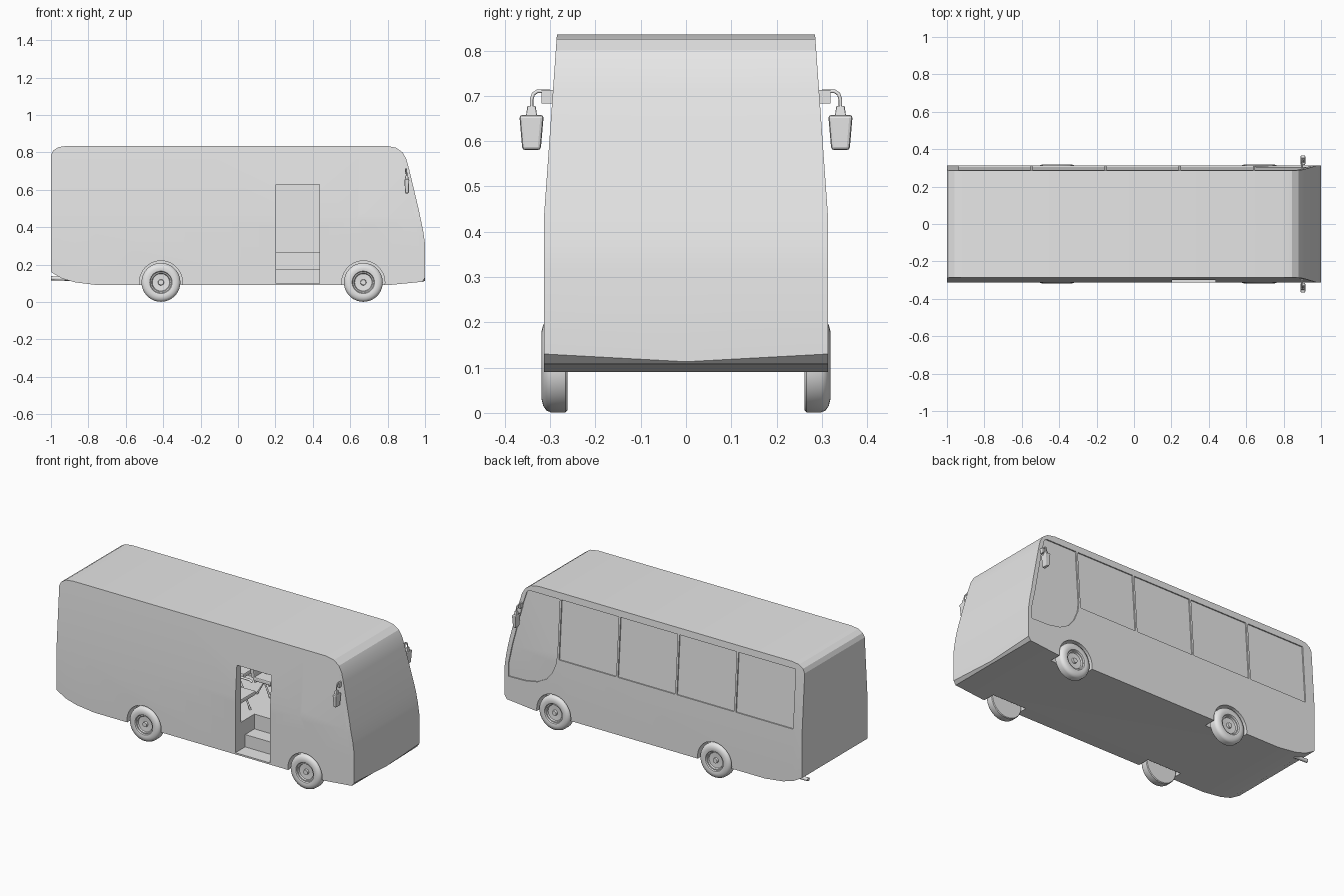
import bpy, bmesh, math
from mathutils import Vector, Matrix

if "Cube" in bpy.data.objects:
    bpy.data.objects.remove(bpy.data.objects["Cube"])

grey = bpy.data.materials.new("light_grey")
grey.diffuse_color = (0.8, 0.8, 0.8, 1)
grey.use_nodes = True
grey.node_tree.nodes["Principled BSDF"].inputs["Base Color"].default_value = grey.diffuse_color
SILL = 0.44


def half(z):
    """Half width of the body at height z (sides lean in above the sill)."""
    return 0.313 - max(0, z - SILL) * 0.071


def finish(name, bm, smooth=None):
    bmesh.ops.recalc_face_normals(bm, faces=bm.faces)
    me = bpy.data.meshes.new(name)
    bm.to_mesh(me)
    bm.free()
    ob = bpy.data.objects.new(name, me)
    bpy.context.collection.objects.link(ob)
    me.materials.append(grey)
    if smooth:
        activate(ob)
        bpy.ops.object.shade_smooth_by_angle(angle=math.radians(smooth))
    return ob


def activate(ob):
    bpy.ops.object.select_all(action='DESELECT')
    ob.select_set(True)
    bpy.context.view_layer.objects.active = ob


def prism(name, pts, place, centre_split=False):
    """Extrude an x-z outline from t=-1 to t=1, then y = place(t, z)."""
    bm = bmesh.new()
    face = bm.faces.new([bm.verts.new((x, -1, z)) for x, z in pts])
    ext = bmesh.ops.extrude_face_region(bm, geom=[face])
    for v in ext["geom"]:
        if isinstance(v, bmesh.types.BMVert):
            v.co.y = 1
    planes = [((0, 0, SILL), (0, 0, 1))]
    if centre_split:
        planes.append(((0, 0, 0), (0, 1, 0)))
    for co, no in planes:
        bmesh.ops.bisect_plane(bm, geom=bm.verts[:] + bm.edges[:] + bm.faces[:],
                               plane_co=co, plane_no=no)
    for v in bm.verts:
        v.co.y = place(v.co.y, v.co.z)
        if centre_split and abs(v.co.y) < 1e-4 and v.co.x > 0.99 and v.co.z < 0.2:
            v.co.z -= 0.017
    return finish(name, bm)


def rect(x0, x1, z0, z1):
    return [(x0, z0), (x1, z0), (x1, z1), (x0, z1)]


def box(name, x, y, z, taper=1, bevel=0):
    bm = bmesh.new()
    bmesh.ops.create_cube(bm, size=1)
    for v in bm.verts:
        k = taper if v.co.z < 0 else 1
        v.co = Vector((sum(x) / 2 + v.co.x * (x[1] - x[0]) * k,
                       sum(y) / 2 + v.co.y * (y[1] - y[0]) * k,
                       sum(z) / 2 + v.co.z * (z[1] - z[0])))
    if bevel:
        bmesh.ops.bevel(bm, geom=bm.edges[:], offset=bevel, segments=2,
                        profile=0.5, affect='EDGES')
    return finish(name, bm)


def lathe(name, pts, x, z, side, steps=36):
    """Revolve (y, radius) points about a y axis through (x, z)."""
    bm = bmesh.new()
    vs = [bm.verts.new((0, y * side, r)) for y, r in pts]
    es = [bm.edges.new(p) for p in zip(vs, vs[1:])]
    bmesh.ops.spin(bm, geom=vs + es, cent=(0, 0, 0), axis=(0, 1, 0),
                   angle=2 * math.pi, steps=steps)
    bmesh.ops.remove_doubles(bm, verts=bm.verts, dist=1e-5)
    bmesh.ops.translate(bm, verts=bm.verts, vec=(x, 0, z))
    return finish(name, bm, 35)


def tube(name, pts, r):
    cu = bpy.data.curves.new(name, 'CURVE')
    cu.dimensions = '3D'
    cu.bevel_depth = r
    cu.bevel_resolution = 2
    cu.use_fill_caps = True
    sp = cu.splines.new('POLY')
    sp.points.add(len(pts) - 1)
    for p, c in zip(sp.points, pts):
        p.co = (*c, 1)
    ob = bpy.data.objects.new(name, cu)
    bpy.context.collection.objects.link(ob)
    cu.materials.append(grey)
    return ob


# body shell
body = prism("body", [(-1, 0.16), (-1, 0.785), (-0.988, 0.81), (-0.96, 0.828), (-0.91, 0.835),
                      (0.79, 0.835), (0.845, 0.825), (0.88, 0.80), (0.9, 0.765), (0.915, 0.71),
                      (0.965, 0.5), (0.99, 0.38), (1, 0.31), (1, 0.13), (0.985, 0.108),
                      (0.8, 0.09), (-0.75, 0.09), (-0.87, 0.105), (-0.94, 0.125)],
             lambda t, z: t * half(z), True)


def cut(cutter):
    cutter.hide_render = True
    activate(body)
    m = body.modifiers.new("cut", 'BOOLEAN')
    m.operation = 'DIFFERENCE'
    m.solver = 'EXACT'
    m.object = cutter
    bpy.ops.object.modifier_apply(modifier=m.name)
    bpy.data.objects.remove(cutter)


# hollow cabin, door opening and stairwell
cut(prism("cabin_cutter", rect(-0.96, 0.84, 0.265, 0.8), lambda t, z: t * 0.262))
cut(box("door_cutter", (0.202, 0.435), (-0.4, -0.22), (0.1, 0.627)))
cut(box("step_cutter", (0.202, 0.435), (-0.4, -0.13), (0.175, 0.4)))

# recessed side windows, wrap-round front panes and wheel arches
lines = [-0.945 + 0.3965 * i for i in range(5)]
panes = [rect(a + 0.006, b - 0.006, SILL, 0.795) for a, b in zip(lines, lines[1:])]
panes.append([(0.647, 0.795), (0.647, 0.47), (0.655, 0.41), (0.68, 0.35), (0.72, 0.3),
              (0.78, 0.268), (0.86, 0.253), (0.975, 0.25), (0.975, 0.33), (0.945, 0.47),
              (0.89, 0.71), (0.868, 0.785), (0.85, 0.795)])
for s in (-1, 1):
    for p in panes:
        cut(prism("pane_cutter", p,
                  lambda t, z: s * (half(z) + (0.03 if t > 0 else -0.007))))
    for x in (-0.412, 0.67):
        bm = bmesh.new()
        bmesh.ops.create_cone(bm, cap_ends=True, segments=40, radius1=0.115, radius2=0.115,
                              depth=0.16, matrix=Matrix.Translation((x, s * 0.32, 0.105))
                              @ Matrix.Rotation(math.pi / 2, 4, 'X'))
        cut(finish("arch_cutter", bm))
activate(body)
bpy.ops.object.shade_smooth_by_angle(angle=math.radians(20))

# wheels: tyre, dished rim and hub in one turned profile
for s in (-1, 1):
    for x in (-0.412, 0.67):
        lathe("wheel", [(0.262, 0), (0.262, 0.1), (0.266, 0.104), (0.298, 0.104), (0.308, 0.1),
                        (0.315, 0.09), (0.319, 0.075), (0.316, 0.06), (0.309, 0.056),
                        (0.309, 0.05), (0.301, 0.046), (0.299, 0.016), (0.31, 0.014),
                        (0.31, 0)], x, 0.105, s)

# mirrors on hooked arms
for s in (-1, 1):
    def span(a, b):
        return tuple(sorted((s * a, s * b)))
    box("mirror_bracket", (0.893, 0.903), span(0.285, 0.319), (0.683, 0.713))
    tube("mirror_arm", [(0.898, s * 0.3, 0.71), (0.898, s * 0.328, 0.71),
                        (0.9, s * 0.337, 0.704), (0.901, s * 0.341, 0.692),
                        (0.902, s * 0.341, 0.66)], 0.004)
    box("mirror_neck", (0.895, 0.909), span(0.332, 0.35), (0.654, 0.678), 1.4, 0.003)
    box("mirror_head", (0.89, 0.916), span(0.314, 0.368), (0.58, 0.658), 0.75, 0.007)

# exhaust pipe
tube("exhaust_pipe", [(-0.85, 0.25, 0.122), (-1, 0.25, 0.127)], 0.011)


def seat(x, y, w):
    """Forward-facing seat with legs and armrests."""
    box("seat_cushion", (x - 0.05, x + 0.07), (y - w, y + w), (0.35, 0.375), 1, 0.006)
    back = box("seat_back", (-0.012, 0.012), (-w, w), (0, 0.2), 1, 0.006)
    back.location = (x - 0.05, y, 0.365)
    back.rotation_euler.y = -0.15
    for s in (-1, 1):
        tube("armrest", [(x - 0.06, y + s * w, 0.43), (x + 0.03, y + s * w, 0.43),
                         (x + 0.045, y + s * w, 0.42)], 0.007)
        tube("seat_leg", [(x + 0.05, y + s * w * 0.7, 0.265), (x + 0.01, y + s * w * 0.7, 0.35),
                          (x - 0.04, y + s * w * 0.7, 0.265)], 0.006)


# passenger rows and driver seat
for i in range(6):
    for y in (-0.155, 0.155):
        seat(0.1 - 0.18 * i, y, 0.085)
seat(0.62, 0.13, 0.07)
